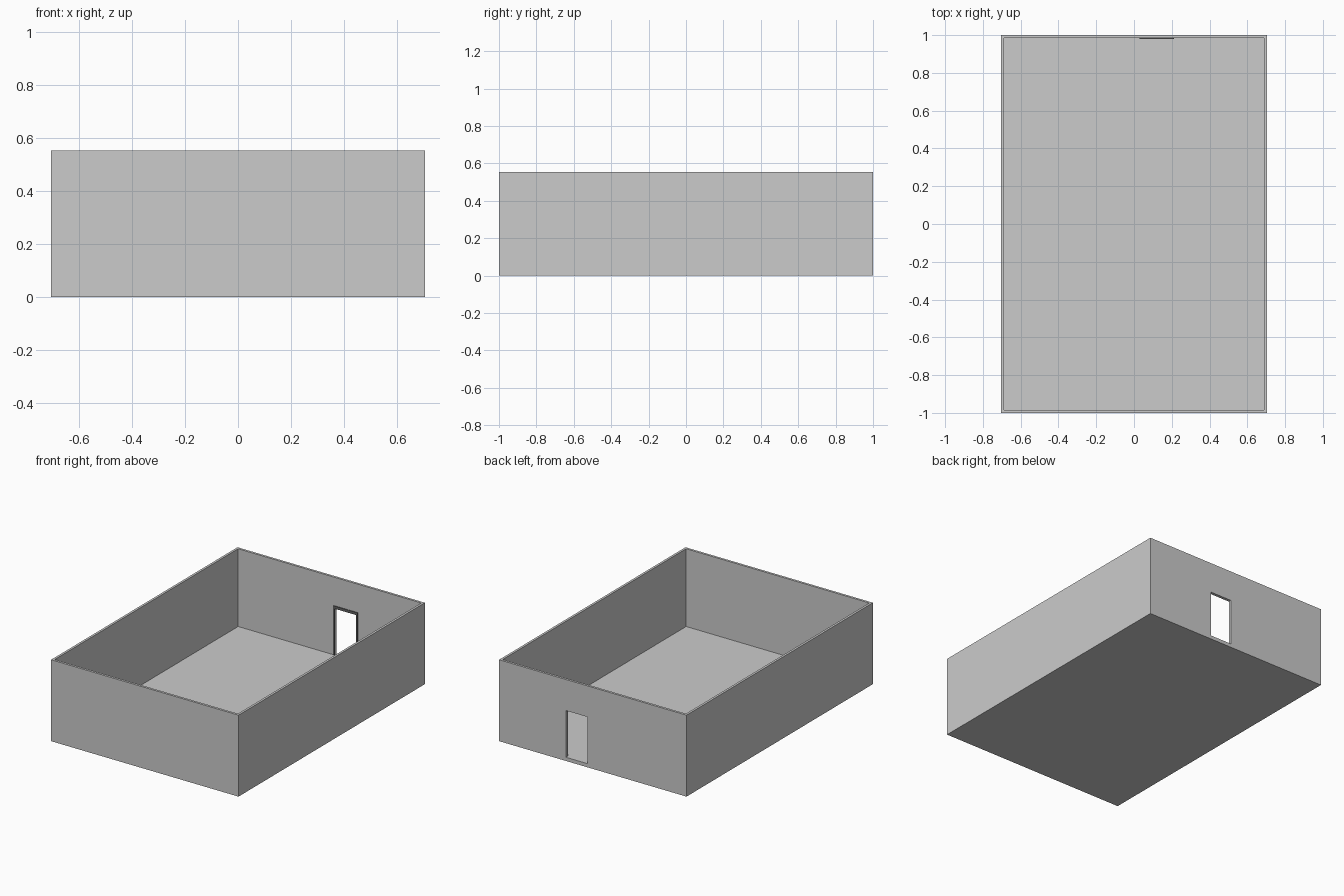
import bpy

if "Cube" in bpy.data.objects:
    bpy.data.objects.remove(bpy.data.objects["Cube"])

W, D, H = 0.704, 1.0, 0.553     # half width, half depth, height
T = 0.016                       # wall thickness
FLOOR = 0.025                   # floor slab height
DX0, DX1, DTOP = 0.04, 0.202, 0.342   # door opening
FX0, FX1, FTOP = 0.028, 0.212, 0.36   # door frame outline
FY = D - T - 0.004              # inner face of door frame


def prism(name, pts, place, a, b):
    """Extrude a 2D outline from a to b; place(u, v, w) gives the 3D point."""
    n = len(pts)
    verts = [place(u, v, w) for w in (a, b) for u, v in pts]
    faces = [tuple(range(n)), tuple(range(2 * n - 1, n - 1, -1))]
    faces += [(i, i + n, (i + 1) % n + n, (i + 1) % n) for i in range(n)]
    mesh = bpy.data.meshes.new(name)
    mesh.from_pydata(verts, [], faces)
    import bmesh
    bm = bmesh.new()
    bm.from_mesh(mesh)
    bmesh.ops.recalc_face_normals(bm, faces=bm.faces)
    bm.to_mesh(mesh)
    bm.free()
    obj = bpy.data.objects.new(name, mesh)
    bpy.context.collection.objects.link(obj)
    return obj


def box(name, x0, x1, y0, y1, z0, z1):
    outline = [(x0, y0), (x1, y0), (x1, y1), (x0, y1)]
    return prism(name, outline, lambda u, v, w: (u, v, w), z0, z1)


# Room shell: solid block with the interior and doorway cut out
shell = box("room_shell", -W, W, -D, D, 0, H)
interior = box("interior_cutter", -W + T, W - T, -D + T, D - T, FLOOR, H + 0.1)
doorway = box("doorway_cutter", DX0, DX1, D - 0.1, D + 0.1, FLOOR, DTOP)
for cutter in (interior, doorway):
    mod = shell.modifiers.new(cutter.name, 'BOOLEAN')
    mod.operation = 'DIFFERENCE'
    mod.solver = 'EXACT'
    mod.object = cutter
    cutter.hide_render = True
    cutter.hide_set(True)

# Door frame: thin surround on the inner face of the back wall
frame_outline = [(FX0, FLOOR), (FX0, FTOP), (FX1, FTOP), (FX1, FLOOR),
                 (DX1, FLOOR), (DX1, DTOP), (DX0, DTOP), (DX0, FLOOR)]
frame = prism("door_frame", frame_outline, lambda u, v, w: (u, w, v), FY, D - T)
dark = bpy.data.materials.new("frame_dark")
dark.diffuse_color = (0.12, 0.12, 0.12, 1)
dark.use_nodes = True
dark.node_tree.nodes["Principled BSDF"].inputs["Base Color"].default_value = dark.diffuse_color
frame.data.materials.append(dark)
